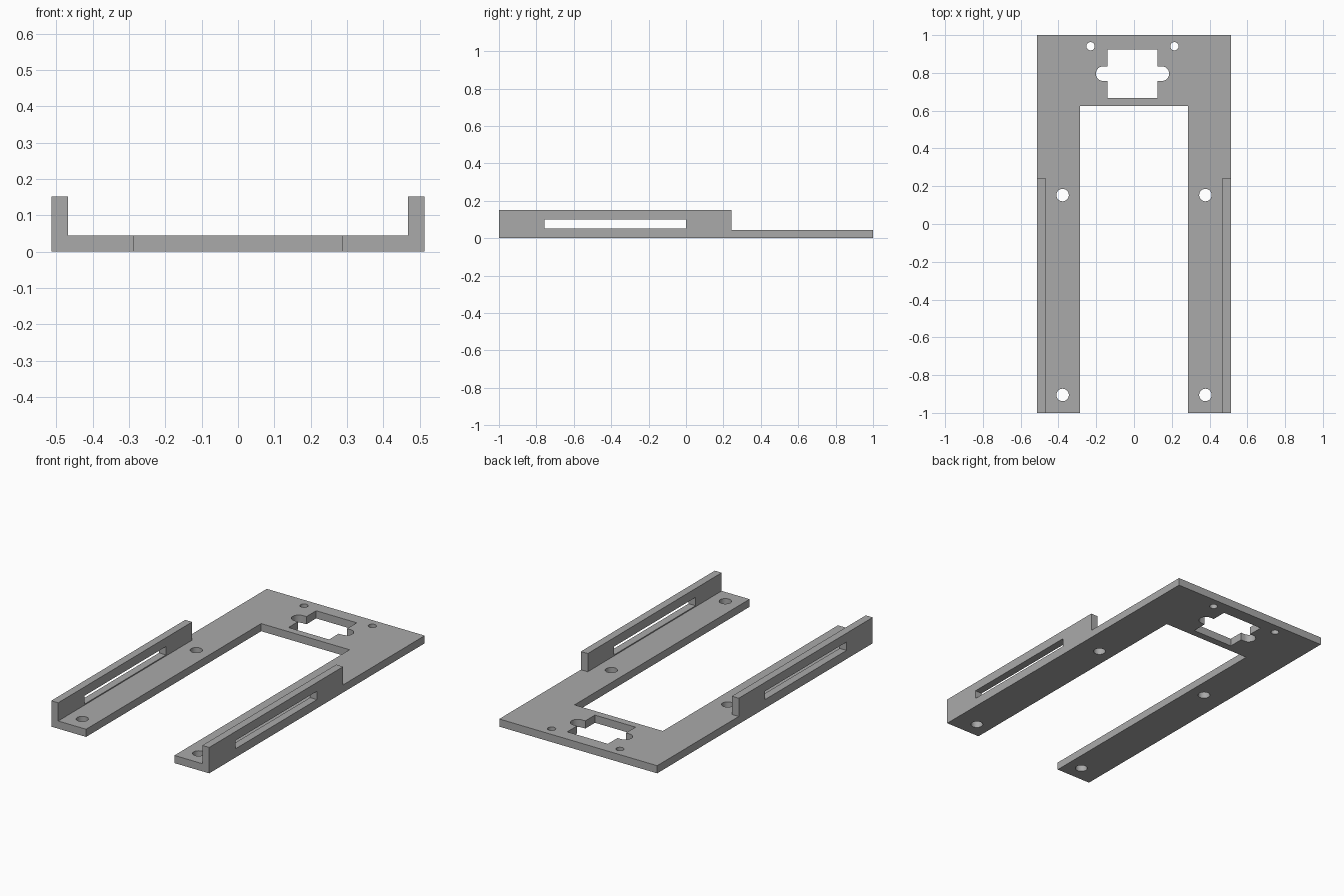
import bpy, bmesh, math
from mathutils import Matrix

if "Cube" in bpy.data.objects:
    bpy.data.objects.remove(bpy.data.objects["Cube"], do_unlink=True)

HALF_W, INNER, RAIL_IN = 0.513, 0.287, 0.468
THICK, TALL = 0.045, 0.152

grey = bpy.data.materials.new("plain grey")
grey.use_nodes = True
colour = (0.4, 0.4, 0.4, 1)
grey.diffuse_color = colour
grey.node_tree.nodes["Principled BSDF"].inputs["Base Color"].default_value = colour


def prism(name, outline, z0, z1):
    """Extrude a counter-clockwise outline from z0 to z1."""
    bm = bmesh.new()
    face = bm.faces.new([bm.verts.new((x, y, z0)) for x, y in outline])
    ext = bmesh.ops.extrude_face_region(bm, geom=[face])
    top = [v for v in ext["geom"] if isinstance(v, bmesh.types.BMVert)]
    bmesh.ops.translate(bm, verts=top, vec=(0, 0, z1 - z0))
    bmesh.ops.recalc_face_normals(bm, faces=bm.faces)
    mesh = bpy.data.meshes.new(name)
    bm.to_mesh(mesh)
    bm.free()
    mesh.materials.append(grey)
    obj = bpy.data.objects.new(name, mesh)
    bpy.context.collection.objects.link(obj)
    return obj


def rect(x0, x1, y0, y1):
    return [(x0, y0), (x1, y0), (x1, y1), (x0, y1)]


def arc(cx, cy, r, start, end, steps):
    angles = [math.radians(start + (end - start) * i / steps) for i in range(steps + 1)]
    return [(cx + r * math.cos(a), cy + r * math.sin(a)) for a in angles]


def combine(target, tool, operation):
    """Apply a boolean and discard the tool."""
    tool.hide_render = True
    mod = target.modifiers.new("boolean", "BOOLEAN")
    mod.operation, mod.object, mod.solver = operation, tool, "EXACT"
    bpy.context.view_layer.objects.active = target
    bpy.ops.object.modifier_apply(modifier=mod.name)
    bpy.data.objects.remove(tool, do_unlink=True)


# U-shaped base plate
bracket = prism("mounting_bracket", [
    (-HALF_W, -1), (-INNER, -1), (-INNER, 0.625), (INNER, 0.625),
    (INNER, -1), (HALF_W, -1), (HALF_W, 1), (-HALF_W, 1)], 0, THICK)

# Upright slotted side rails
for side in (-1, 1):
    xs = sorted((side * RAIL_IN, side * HALF_W))
    combine(bracket, prism("side_rail", rect(*xs, -1, 0.243), 0, TALL), "UNION")
    wide = sorted((side * (RAIL_IN - 0.03), side * (HALF_W + 0.03)))
    combine(bracket, prism("rail_slot", rect(*wide, -0.757, 0), 0.051, 0.1), "DIFFERENCE")

# Screw holes in the arms and the back bar
holes = [(s * 0.378, y, 0.033) for s in (-1, 1) for y in (0.153, -0.905)]
holes += [(-0.008 + s * 0.222, 0.941, 0.022) for s in (-1, 1)]
for x, y, r in holes:
    combine(bracket, prism("screw_hole", arc(x, y, r, 0, 360, 32)[:-1], -0.1, 0.2), "DIFFERENCE")

# Socket opening with a rounded notch on either side
CX, CY, R = -0.008, 0.796, 0.039
half_w, reach = 0.132, 0.155
opening = [(CX - half_w, 0.668), (CX + half_w, 0.668), (CX + half_w, CY - R)]
opening += arc(CX + reach, CY, R, -90, 90, 12)
opening += [(CX + half_w, CY + R), (CX + half_w, 0.925), (CX - half_w, 0.925), (CX - half_w, CY + R)]
opening += arc(CX - reach, CY, R, 90, 270, 12)
opening += [(CX - half_w, CY - R)]
combine(bracket, prism("socket_opening", opening, -0.1, 0.2), "DIFFERENCE")

# Smooth hole walls, crisp edges elsewhere
bpy.ops.object.select_all(action="DESELECT")
bracket.select_set(True)
bpy.context.view_layer.objects.active = bracket
bpy.ops.object.shade_smooth_by_angle(angle=math.radians(30))
